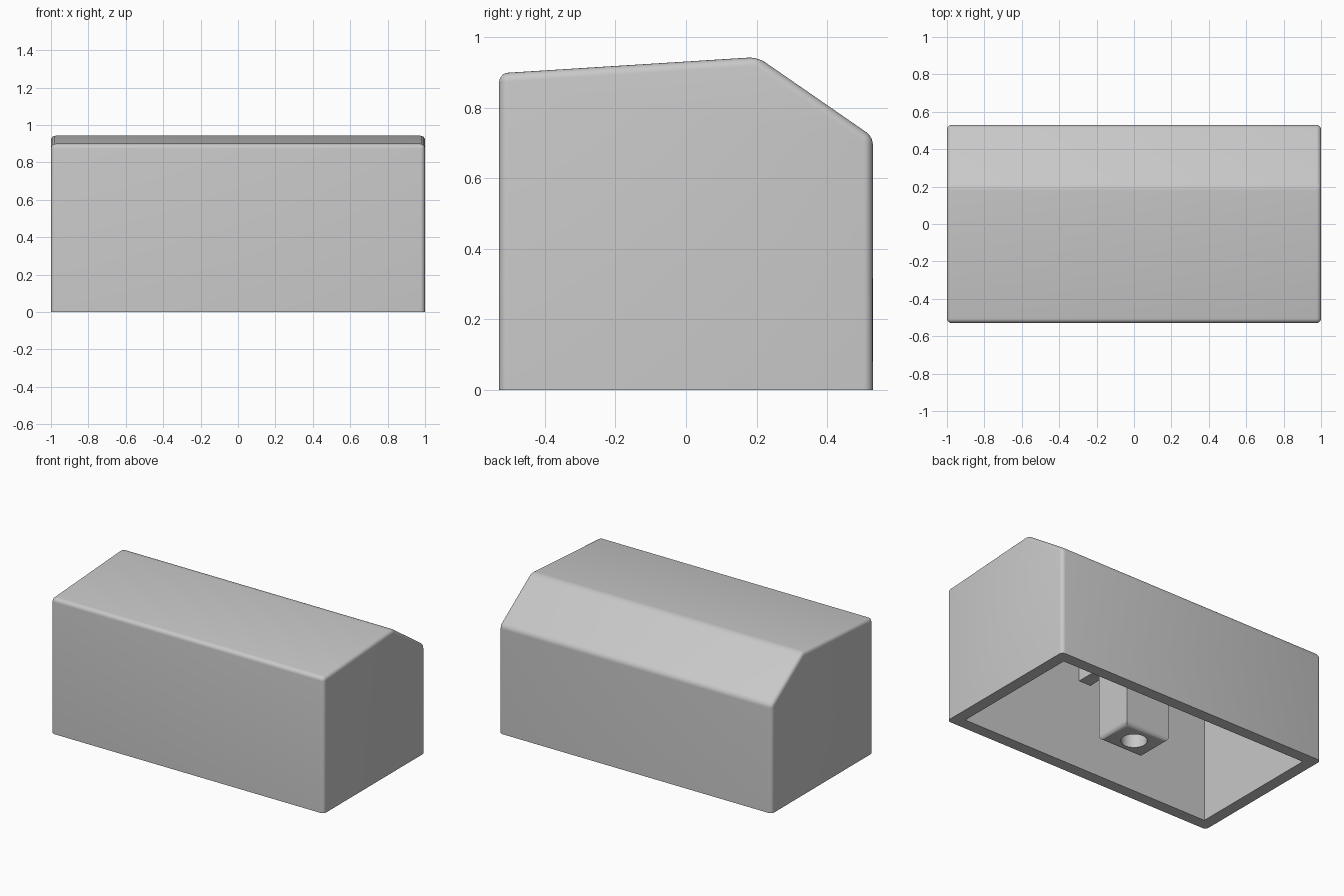
import bpy
import bmesh
from mathutils import Vector

old = bpy.data.objects.get("Cube")
if old:
    bpy.data.objects.remove(old, do_unlink=True)

GREY = (0.58, 0.58, 0.58, 1)
grey = bpy.data.materials.new("light grey plastic")
grey.use_nodes = True
grey.diffuse_color = GREY
grey.node_tree.nodes["Principled BSDF"].inputs["Base Color"].default_value = GREY


def add_object(name, bm):
    bmesh.ops.recalc_face_normals(bm, faces=bm.faces)
    mesh = bpy.data.meshes.new(name)
    bm.to_mesh(mesh)
    bm.free()
    obj = bpy.data.objects.new(name, mesh)
    bpy.context.collection.objects.link(obj)
    mesh.materials.append(grey)
    return obj


def extruded(profile, half_width):
    """Side outline in (y, z), extruded along x."""
    bm = bmesh.new()
    face = bm.faces.new([bm.verts.new((-half_width, y, z)) for y, z in profile])
    new = bmesh.ops.extrude_face_region(bm, geom=[face])["geom"]
    verts = [v for v in new if isinstance(v, bmesh.types.BMVert)]
    bmesh.ops.translate(bm, verts=verts, vec=(2 * half_width, 0, 0))
    return bm


def box(low, high):
    bm = bmesh.new()
    bmesh.ops.create_cube(bm, size=1)
    low, high = Vector(low), Vector(high)
    bmesh.ops.scale(bm, verts=bm.verts, vec=high - low)
    bmesh.ops.translate(bm, verts=bm.verts, vec=(low + high) / 2)
    return bm


def round_edges(bm, keep, width):
    edges = [e for e in bm.edges if keep(e)]
    bmesh.ops.bevel(bm, geom=edges, offset=width, segments=5, profile=0.5,
                    affect='EDGES', clamp_overlap=True)


def cut(target, cutter):
    mod = target.modifiers.new("cut", 'BOOLEAN')
    mod.operation = 'DIFFERENCE'
    mod.solver = 'EXACT'
    mod.object = cutter
    bpy.ops.object.select_all(action='DESELECT')
    bpy.context.view_layer.objects.active = target
    target.select_set(True)
    bpy.ops.object.modifier_apply(modifier=mod.name)
    bpy.data.objects.remove(cutter, do_unlink=True)
    bpy.ops.object.shade_smooth_by_angle(angle=0.5)


def on_floor(edge):
    return all(v.co.z < 0.001 for v in edge.verts)


# Hollow shell with a sloped roof, rounded everywhere but at the open bottom
bm = extruded([(-.53, 0), (-.53, .898), (.203, .944), (.53, .718), (.53, 0)], 1)
bmesh.ops.recalc_face_normals(bm, faces=bm.faces)
round_edges(bm, lambda e: not on_floor(e), 0.025)
shell = add_object("shell", bm)
cavity = add_object("cavity_cutter", extruded(
    [(-.453, -.1), (-.453, .826), (.181, .865), (.453, .677), (.453, -.1)], .923))
cut(shell, cavity)

# Central mounting post with a rounded foot and a round socket
bm = box((-.164, -.129, 0), (.164, .129, .88))
round_edges(bm, on_floor, 0.03)
post = add_object("mounting_post", bm)
bm = bmesh.new()
bmesh.ops.create_cone(bm, cap_ends=True, segments=48, radius1=.078,
                      radius2=.078, depth=1)
socket = add_object("socket_cutter", bm)
socket.location.z = 0
bpy.context.view_layer.update()
cut(post, socket)

# Ribs joining the post to the front and back walls
for name, side in (("front_rib", -1), ("back_rib", 1)):
    ends = sorted((side * .12, side * .47))
    top = .84 if side < 0 else .70
    add_object(name, box((-.043, ends[0], .594), (.043, ends[1], top)))
